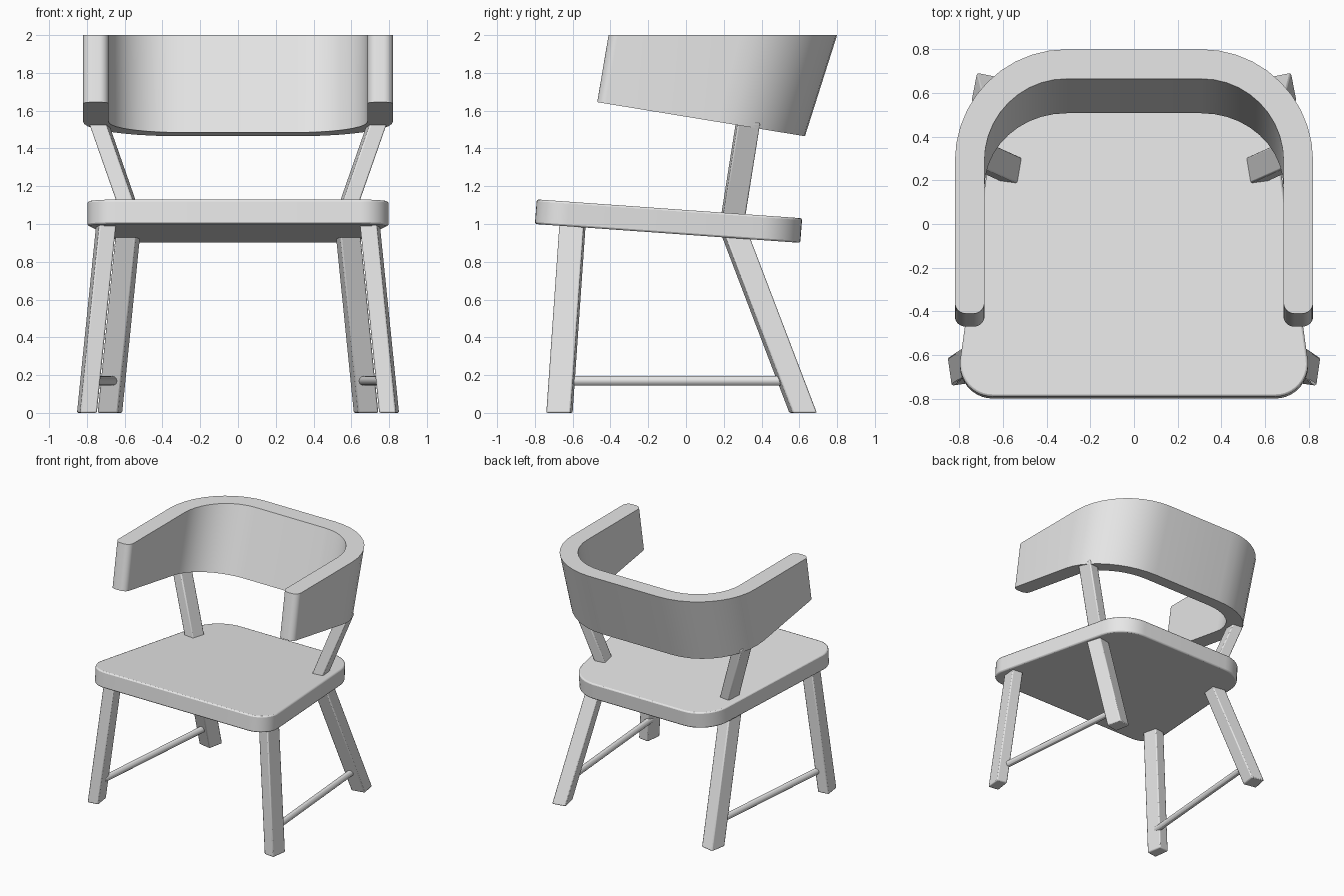
import bpy
import bmesh
from math import cos, sin, pi, radians
from mathutils import Vector, Matrix

cube = bpy.data.objects.get("Cube")
if cube:
    bpy.data.objects.remove(cube, do_unlink=True)

GREY = (0.8, 0.8, 0.8, 1)
mat = bpy.data.materials.new("plain grey")
mat.use_nodes = True
mat.diffuse_color = GREY
mat.node_tree.nodes["Principled BSDF"].inputs["Base Color"].default_value = GREY


def fillet(corners, steps=10):
    """Round each (x, y, radius) corner of a closed outline."""
    out = []
    for i, (x, y, r) in enumerate(corners):
        p = Vector((x, y))
        a = (Vector(corners[i - 1][:2]) - p).normalized()
        b = (Vector(corners[(i + 1) % len(corners)][:2]) - p).normalized()
        half = a.angle(b) / 2
        centre = p + (a + b).normalized() * r / sin(half)
        start = p + a * r * cos(half) / sin(half) - centre
        turn = (pi - 2 * half) * (1 if a.cross(b) < 0 else -1)
        for k in range(steps + 1):
            out.append(centre + Matrix.Rotation(turn * k / steps, 2) @ start)
    return out


def loft(name, low, high, bevel=0, mirror=False):
    """Solid between two matching rings of points."""
    bm = bmesh.new()
    a = [bm.verts.new(p) for p in low]
    b = [bm.verts.new(p) for p in high]
    bm.faces.new(a)
    bm.faces.new(b)
    for i in range(len(a)):
        bm.faces.new((a[i - 1], a[i], b[i], b[i - 1]))
    bmesh.ops.recalc_face_normals(bm, faces=bm.faces)
    mesh = bpy.data.meshes.new(name)
    bm.to_mesh(mesh)
    bm.free()
    mesh.materials.append(mat)
    obj = bpy.data.objects.new(name, mesh)
    bpy.context.collection.objects.link(obj)
    bpy.ops.object.select_all(action="DESELECT")
    obj.select_set(True)
    bpy.context.view_layer.objects.active = obj
    bpy.ops.object.shade_smooth_by_angle(angle=radians(30))
    if bevel:
        mod = obj.modifiers.new("Soft edges", "BEVEL")
        mod.width = bevel
        mod.segments = 2
        mod.angle_limit = radians(40)
    if mirror:
        obj.modifiers.new("Mirror", "MIRROR")
    return obj


def bar(name, foot, top, width, depth, turn):
    """Pair of leaning square bars with level ends."""
    rot = Matrix.Rotation(radians(turn), 3, "Z")
    ring = [rot @ Vector((sx * width / 2, sy * depth / 2, 0))
            for sx, sy in ((-1, -1), (1, -1), (1, 1), (-1, 1))]
    loft(name, [Vector(foot) + p for p in ring],
         [Vector(top) + p for p in ring], 0.008, True)


# Seat: rounded, tapering towards the back and tilted down
outline = fillet([(0.82, -0.79, 0.15), (0.62, 0.615, 0.25),
                  (-0.62, 0.615, 0.25), (-0.82, -0.79, 0.15)])
seat_top = [Vector((p.x, p.y, 1.074 - 0.071 * p.y)) for p in outline]
loft("seat", [p - Vector((0.0, 0.01, 0.13)) for p in seat_top], seat_top, 0.01)

# Wraparound backrest with arms: level top, sloping underside
rail = fillet([(0.82, -0.41, 0.05), (0.82, 0.8, 0.51), (-0.82, 0.8, 0.51),
               (-0.82, -0.41, 0.05), (-0.685, -0.41, 0.05),
               (-0.685, 0.665, 0.375), (0.685, 0.665, 0.375),
               (0.685, -0.41, 0.05)])
rail_low = []
for p in rail:
    y = p.y - 0.06 - 0.091 * (p.y + 0.41)
    rail_low.append(Vector((p.x, y, 1.568 - 0.164 * y)))
loft("backrest", rail_low, [Vector((p.x, p.y, 2)) for p in rail])

# Legs and the posts that carry the backrest
bar("front_legs", (0.8, -0.67, 0), (0.693, -0.597, 1.05), 0.09, 0.13, -8)
bar("back_legs", (0.678, 0.62, 0), (0.577, 0.238, 1.0), 0.11, 0.13, 11)
bar("backrest_posts", (0.543, 0.24, 0.98), (0.737, 0.328, 1.535), 0.09, 0.12, 8)

# Side stretchers between front and back legs
circle = [Vector((0.025 * cos(k * pi / 6), 0, 0.025 * sin(k * pi / 6)))
          for k in range(12)]
loft("side_stretchers", [Vector((0.76, -0.64, 0.17)) + p for p in circle],
     [Vector((0.66, 0.55, 0.17)) + p for p in circle], 0, True)
